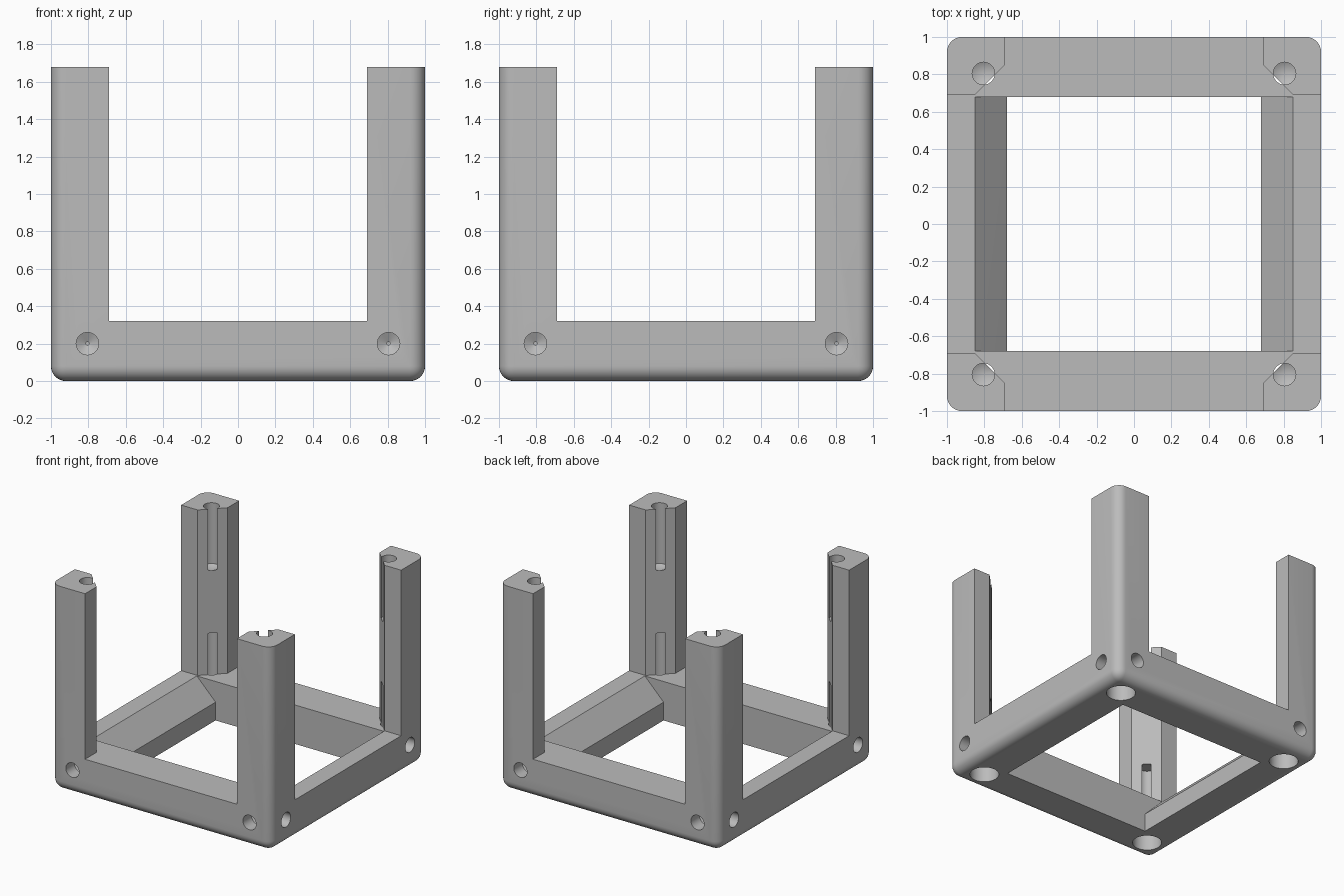
import bpy, bmesh, math
from mathutils import Matrix, Vector

if "Cube" in bpy.data.objects:
    bpy.data.objects.remove(bpy.data.objects["Cube"], do_unlink=True)

HEIGHT, BASE = 1.68, 0.32      # overall height, height of the base frame
POST, LEDGE, OPENING = 0.69, 0.85, 0.68
HOLE, HOLE_R = 0.805, 0.06


def new_object(name, bm):
    bmesh.ops.recalc_face_normals(bm, faces=bm.faces)
    mesh = bpy.data.meshes.new(name)
    bm.to_mesh(mesh)
    bm.free()
    obj = bpy.data.objects.new(name, mesh)
    bpy.context.collection.objects.link(obj)
    return obj


def prism(name, outline, low, high, matrix=Matrix()):
    """Extrude a flat outline from low to high along local z."""
    bm = bmesh.new()
    face = bm.faces.new([bm.verts.new((x, y, low)) for x, y in outline])
    top = bmesh.ops.extrude_face_region(bm, geom=[face])["geom"]
    verts = [v for v in top if isinstance(v, bmesh.types.BMVert)]
    bmesh.ops.translate(bm, verts=verts, vec=(0, 0, high - low))
    bm.transform(matrix)
    return new_object(name, bm)


def drill(name, profile, matrix, sides=32):
    """Closed solid of rings given as (radius, z); ends in a flat cap or a tip."""
    bm = bmesh.new()
    rings = []
    for r, z in profile:
        if r == 0:
            rings.append([bm.verts.new((0, 0, z))])
        else:
            rings.append([bm.verts.new((r * math.cos(a), r * math.sin(a), z))
                          for a in (2 * math.pi * i / sides for i in range(sides))])
    bm.faces.new(rings[0])
    for a, b in zip(rings, rings[1:]):
        for i in range(sides):
            j = (i + 1) % sides
            bm.faces.new([a[i], a[j], b[0]] if len(b) == 1 else [a[i], a[j], b[j], b[i]])
    if len(rings[-1]) > 1:
        bm.faces.new(rings[-1])
    bm.transform(matrix)
    return new_object(name, bm)


def cut(target, cutter):
    mod = target.modifiers.new("cut", 'BOOLEAN')
    mod.operation = 'DIFFERENCE'
    mod.solver = 'EXACT'
    mod.object = cutter
    bpy.context.view_layer.objects.active = target
    bpy.ops.object.modifier_apply(modifier=mod.name)
    bpy.data.objects.remove(cutter, do_unlink=True)


# Block with rounded upright and bottom edges
bm = bmesh.new()
bmesh.ops.create_cube(bm, size=2)
bmesh.ops.scale(bm, vec=(1, 1, HEIGHT / 2), verts=bm.verts)
bmesh.ops.translate(bm, vec=(0, 0, HEIGHT / 2), verts=bm.verts)
edges = [e for e in bm.edges if min(v.co.z for v in e.verts) < 0.01]
bmesh.ops.bevel(bm, geom=edges, offset=0.08, segments=8, profile=0.5, affect='EDGES')
frame = new_object("corner_post_frame", bm)

# Space between the posts, with chamfered inner post faces
quarter = [(1.2, POST), (LEDGE, POST), (POST, LEDGE), (POST, 1.2)]
cross = []
for k in range(4):
    turn = Matrix.Rotation(k * math.pi / 2, 2)
    cross += [tuple(turn @ Vector(p)) for p in quarter]
cut(frame, prism("gap_cutter", cross, BASE, HEIGHT + 0.2))

# Square opening through the base
s = OPENING
cut(frame, prism("opening_cutter", [(-s, -s), (s, -s), (s, s), (-s, s)], -0.2, HEIGHT))

# Sloped inner ledges between the corner blocks
low, rise = BASE - (LEDGE - OPENING), 0.25
slope = [(-s, low), (s, low), (s + rise, low + rise), (-s - rise, low + rise)]
upright = Matrix.Rotation(math.pi / 2, 4, 'X')
for angle in (0, math.pi / 2):
    cut(frame, prism("ledge_cutter", slope, -s, s, Matrix.Rotation(angle, 4, 'Z') @ upright))

# Screw holes: one down each post, one counterbored from below, one in each outer side
post_hole = [(HOLE_R, 0.1), (HOLE_R, -0.5), (0, -0.53)]
bottom_hole = [(0.11, -0.1), (0.11, 0.13), (HOLE_R, 0.13), (HOLE_R, 0.66)]
side_hole = [(HOLE_R, -0.1), (HOLE_R, 0.11), (0, 0.14)]
for k in range(4):
    turn = Matrix.Rotation(k * math.pi / 2, 4, 'Z')
    cut(frame, drill("post_hole_cutter", post_hole,
                     turn @ Matrix.Translation((HOLE, HOLE, HEIGHT))))
    cut(frame, drill("bottom_hole_cutter", bottom_hole,
                     turn @ Matrix.Translation((HOLE, HOLE, 0))))
    for x in (-HOLE, HOLE):
        inward = Matrix.Translation((x, -1, 0.2)) @ Matrix.Rotation(-math.pi / 2, 4, 'X')
        cut(frame, drill("side_hole_cutter", side_hole, turn @ inward))

# Plain grey material and smooth rounded edges
grey = bpy.data.materials.new("plain_grey")
grey.use_nodes = True
colour = (0.5, 0.5, 0.5, 1)
grey.diffuse_color = colour
grey.node_tree.nodes["Principled BSDF"].inputs["Base Color"].default_value = colour
frame.data.materials.clear()
frame.data.materials.append(grey)
for poly in frame.data.polygons:
    poly.material_index = 0
bpy.ops.object.select_all(action='DESELECT')
frame.select_set(True)
bpy.context.view_layer.objects.active = frame
bpy.ops.object.shade_smooth_by_angle(angle=math.radians(30))
